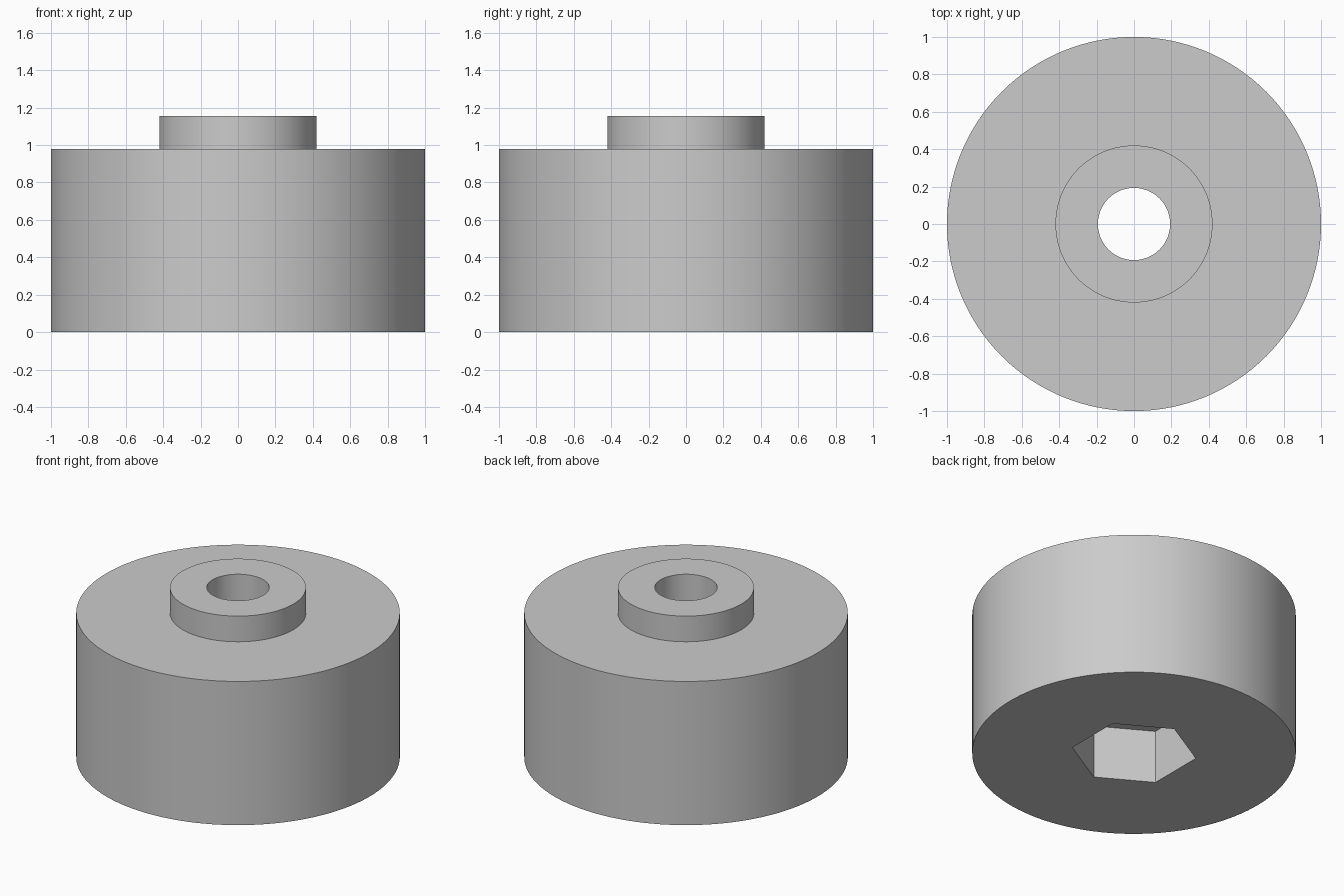
import bpy, bmesh, math

cube = bpy.data.objects.get("Cube")
if cube:
    bpy.data.objects.remove(cube, do_unlink=True)

SEGMENTS = 128
BODY_R, BOSS_R, HOLE_R, HEX_R = 1.0, 0.42, 0.193, 0.387
BODY_TOP, BOSS_TOP, POCKET_TOP = 0.98, 1.155, 0.364

grey = bpy.data.materials.new("plain_grey")
grey.use_nodes = True
colour = (0.6, 0.6, 0.6, 1)
grey.diffuse_color = colour
grey.node_tree.nodes["Principled BSDF"].inputs["Base Color"].default_value = colour

bm = bmesh.new()


def ring(radius, z, sides=SEGMENTS, turn=0.0):
    """Closed loop of vertices at one height."""
    angles = [turn + math.tau * i / sides for i in range(sides)]
    verts = [bm.verts.new((radius * math.cos(a), radius * math.sin(a), z)) for a in angles]
    for i in range(sides):
        bm.edges.new((verts[i - 1], verts[i]))
    return verts


def wall(low, high):
    """Upright wall between two loops of equal count."""
    for i in range(len(low)):
        bm.faces.new((low[i - 1], low[i], high[i], high[i - 1]))


def flat(outer, inner):
    """Flat face with a hole, between two loops at one height."""
    edges = [bm.edges.get((loop[i - 1], loop[i])) for loop in (outer, inner) for i in range(len(loop))]
    bmesh.ops.triangle_fill(bm, edges=edges, use_beauty=True, normal=(0, 0, 1))


# Round body and raised boss
body_low, body_high = ring(BODY_R, 0), ring(BODY_R, BODY_TOP)
boss_low, boss_high = ring(BOSS_R, BODY_TOP), ring(BOSS_R, BOSS_TOP)
wall(body_low, body_high)
flat(body_high, boss_low)
wall(boss_low, boss_high)

# Through hole opening into the six-sided pocket underneath
hole_low, hole_high = ring(HOLE_R, POCKET_TOP), ring(HOLE_R, BOSS_TOP)
hex_low = ring(HEX_R, 0, 6, math.pi / 6)
hex_high = ring(HEX_R, POCKET_TOP, 6, math.pi / 6)
flat(boss_high, hole_high)
wall(hole_low, hole_high)
flat(hex_high, hole_low)
wall(hex_low, hex_high)
flat(body_low, hex_low)

bmesh.ops.recalc_face_normals(bm, faces=bm.faces)
mesh = bpy.data.meshes.new("knob_body")
bm.to_mesh(mesh)
bm.free()
mesh.materials.append(grey)
knob = bpy.data.objects.new("knob_body", mesh)
bpy.context.collection.objects.link(knob)

# Smooth round walls, crisp rims
bpy.ops.object.select_all(action="DESELECT")
knob.select_set(True)
bpy.context.view_layer.objects.active = knob
bpy.ops.object.shade_smooth_by_angle(angle=math.radians(30))
